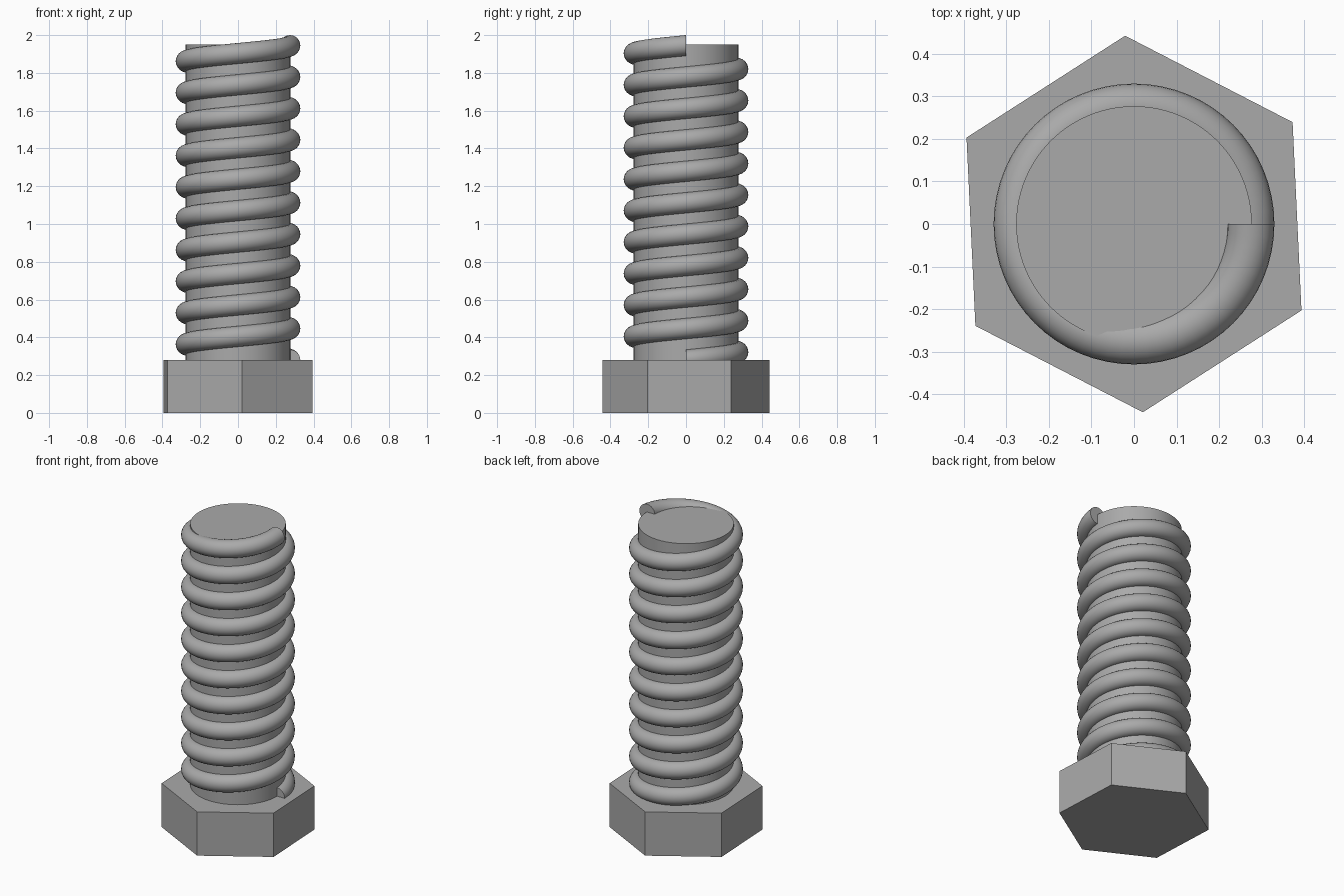
import bpy, bmesh
from math import pi, radians, cos, sin
from mathutils import Vector

cube = bpy.data.objects.get("Cube")
if cube:
    bpy.data.objects.remove(cube, do_unlink=True)

HEAD_TOP, SHAFT_TOP = 0.28, 1.95
SHAFT_R, THREAD_R = 0.277, 0.055
TURNS, STEPS, RISE = 10, 64, 1.665

# Single steel grey
steel = bpy.data.materials.new("steel grey")
steel.use_nodes = True
colour = (0.4, 0.4, 0.4, 1)
steel.diffuse_color = colour
steel.node_tree.nodes["Principled BSDF"].inputs["Base Color"].default_value = colour


def prism(name, sides, radius, bottom, top, turn=0.0):
    bpy.ops.mesh.primitive_cylinder_add(
        vertices=sides, radius=radius, depth=top - bottom,
        location=(0, 0, (bottom + top) / 2), rotation=(0, 0, turn))
    obj = bpy.context.object
    obj.name = name
    obj.data.materials.append(steel)
    return obj


def smooth(obj):
    bpy.ops.object.select_all(action="DESELECT")
    obj.select_set(True)
    bpy.context.view_layer.objects.active = obj
    bpy.ops.object.shade_smooth_by_angle(angle=radians(35))


# Hexagonal head and round shaft
prism("hex_head", 6, 0.443, 0, HEAD_TOP, radians(2.7))
smooth(prism("shaft", 96, SHAFT_R, HEAD_TOP - 0.02, SHAFT_TOP))

# Thread: a round section swept up a helix, with flat vertical ends
bm = bmesh.new()
ring = []
for i in range(24):
    a = 2 * pi * i / 24
    ring.append(bm.verts.new((0.275 + THREAD_R * cos(a), 0, HEAD_TOP + THREAD_R * sin(a))))
edges = [bm.edges.new((ring[i - 1], ring[i])) for i in range(24)]
count = TURNS * STEPS
bmesh.ops.spin(bm, geom=ring + edges, cent=Vector(), axis=(0, 0, 1),
               dvec=(0, 0, RISE / count), angle=2 * pi * TURNS, steps=count)
bmesh.ops.holes_fill(bm, edges=[e for e in bm.edges if e.is_boundary], sides=0)
bmesh.ops.recalc_face_normals(bm, faces=bm.faces[:])
mesh = bpy.data.meshes.new("thread")
bm.to_mesh(mesh)
bm.free()
mesh.materials.append(steel)
thread = bpy.data.objects.new("thread", mesh)
bpy.context.collection.objects.link(thread)
smooth(thread)
